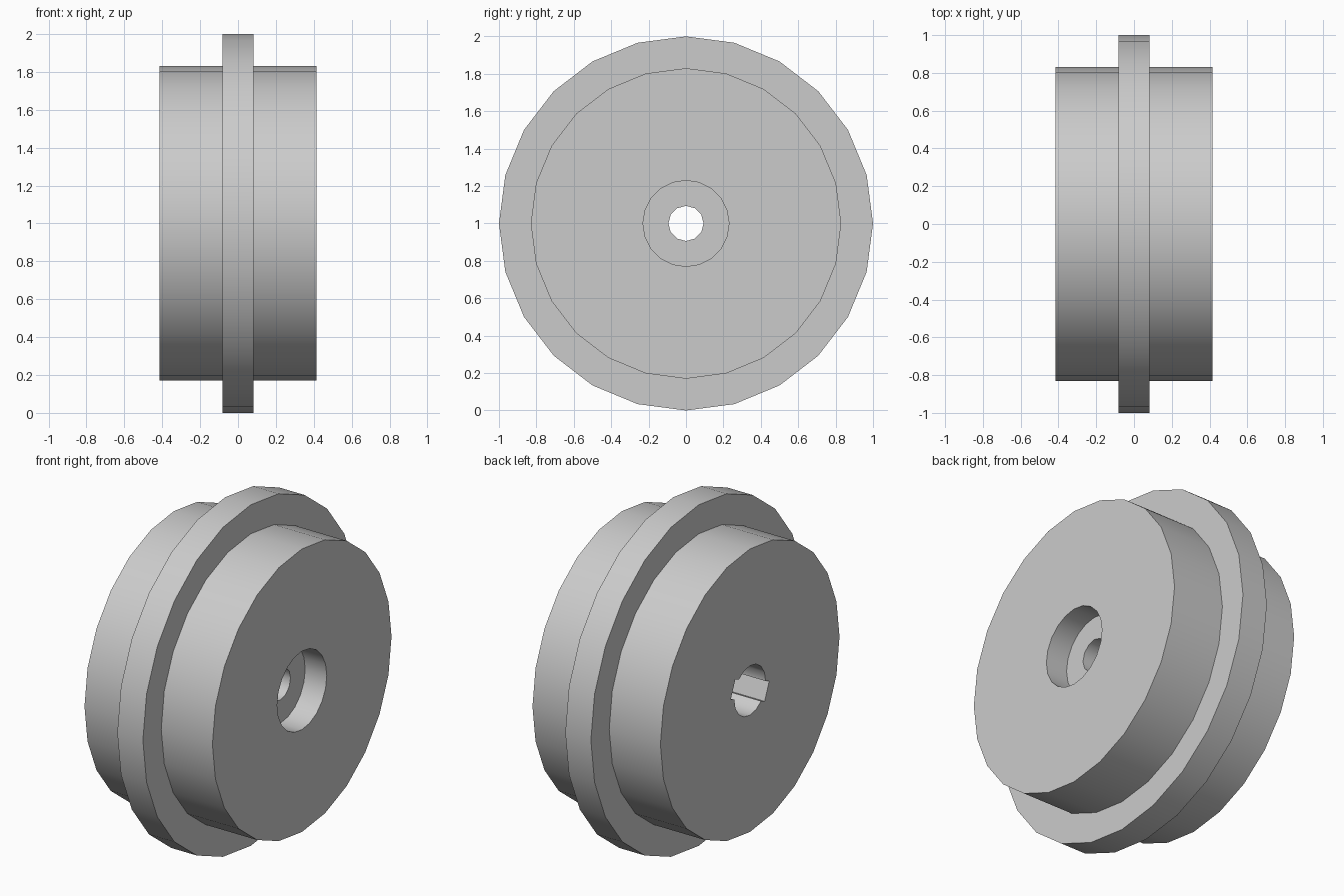
import bpy
import math
from mathutils import Matrix

if "Cube" in bpy.data.objects:
    bpy.data.objects.remove(bpy.data.objects["Cube"], do_unlink=True)

CENTRE_Z = 1.0

grey = bpy.data.materials.new("plain_grey")
grey.use_nodes = True
grey.diffuse_color = (0.6, 0.6, 0.6, 1)
grey.node_tree.nodes["Principled BSDF"].inputs["Base Color"].default_value = (0.6, 0.6, 0.6, 1)


def x_cylinder(name, radius, x0, x1, sides):
    """Cylinder along x with a corner at the very top."""
    bpy.ops.mesh.primitive_cylinder_add(vertices=sides, radius=radius, depth=x1 - x0)
    obj = bpy.context.object
    obj.name = name
    obj.data.transform(Matrix.Rotation(math.pi / 2, 4, "Y"))
    obj.location = ((x0 + x1) / 2, 0, CENTRE_Z)
    return obj


def combine(target, other, operation):
    """Apply a boolean and remove the helper object."""
    mod = target.modifiers.new(operation.lower(), "BOOLEAN")
    mod.operation = operation
    mod.solver = "EXACT"
    mod.object = other
    bpy.context.view_layer.objects.active = target
    bpy.ops.object.modifier_apply(modifier=mod.name)
    bpy.data.objects.remove(other, do_unlink=True)


# Drum with a wider flange round its middle
wheel = x_cylinder("flanged_wheel", 0.83, -0.415, 0.415, 24)
wheel.data.materials.append(grey)
combine(wheel, x_cylinder("flange", 1.0, -0.083, 0.083, 24), "UNION")

# Through hole, counterbore on the left face, wider bore on the right face
combine(wheel, x_cylinder("through_hole", 0.094, -0.6, 0.6, 12), "DIFFERENCE")
combine(wheel, x_cylinder("counterbore", 0.23, 0.275, 0.6, 20), "DIFFERENCE")
combine(wheel, x_cylinder("bore", 0.145, -0.6, 0.0, 16), "DIFFERENCE")

# Tilted key slot across the bore
bpy.ops.mesh.primitive_cube_add(size=1, location=(-0.3, 0, CENTRE_Z))
slot = bpy.context.object
slot.name = "key_slot"
slot.scale = (0.6, 0.34, 0.11)
slot.rotation_euler.x = math.radians(22.5)
combine(wheel, slot, "DIFFERENCE")

# Smooth rims with crisp edges
for obj in bpy.context.selected_objects:
    obj.select_set(False)
wheel.select_set(True)
bpy.context.view_layer.objects.active = wheel
bpy.ops.object.shade_smooth_by_angle(angle=math.radians(40))
